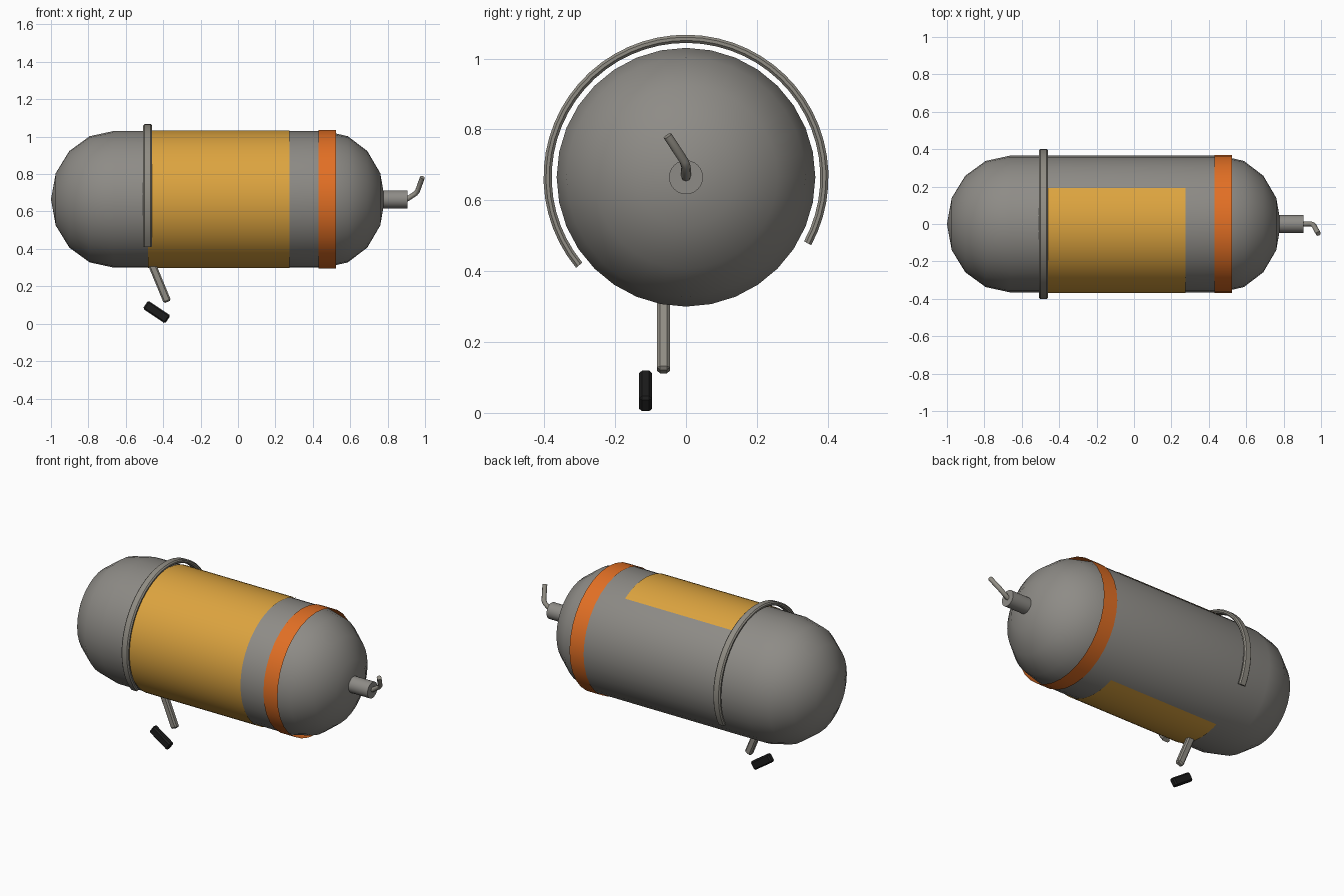
import bpy, bmesh, math
from mathutils import Matrix, Vector

if "Cube" in bpy.data.objects:
    bpy.data.objects.remove(bpy.data.objects["Cube"])

AXIS_Z = 0.665   # height of the tank axis
R = 0.365        # tank radius


def material(name, rgb):
    m = bpy.data.materials.new(name)
    m.diffuse_color = (*rgb, 1)
    m.use_nodes = True
    m.node_tree.nodes["Principled BSDF"].inputs["Base Color"].default_value = m.diffuse_color
    return m


GREY = material("tank grey", (0.27, 0.26, 0.24))
METAL = material("warm metal", (0.28, 0.265, 0.23))
YELLOW = material("panel yellow", (0.72, 0.37, 0.05))
ORANGE = material("band orange", (0.76, 0.16, 0.018))
BLACK = material("rubber black", (0.012, 0.012, 0.012))


def finish(name, bm, mat, angle=40):
    mesh = bpy.data.meshes.new(name)
    bm.to_mesh(mesh)
    bm.free()
    ob = bpy.data.objects.new(name, mesh)
    bpy.context.collection.objects.link(ob)
    mesh.materials.append(mat)
    bpy.ops.object.select_all(action='DESELECT')
    ob.select_set(True)
    bpy.context.view_layer.objects.active = ob
    bpy.ops.object.shade_smooth_by_angle(angle=math.radians(angle))
    return ob


def sweep(name, profile, mat, start=0, end=360, n=32, closed=False, angle=40):
    """Turn an (x, radius) profile round the tank axis; 0 = up, 90 = front."""
    bm = bmesh.new()
    full = end - start == 360
    rings = []
    for i in range(n if full else n + 1):
        a = math.radians(start + (end - start) * i / n)
        rings.append([bm.verts.new((x, -r * math.sin(a), AXIS_Z + r * math.cos(a)))
                      for x, r in profile])
    if full:
        rings.append(rings[0])
    k = len(profile)
    for a, b in zip(rings, rings[1:]):
        for j in range(k if closed else k - 1):
            m = (j + 1) % k
            bm.faces.new((a[j], a[m], b[m], b[j]))
    if closed and not full:
        bm.faces.new(rings[0])
        bm.faces.new(rings[-1])
    bmesh.ops.remove_doubles(bm, verts=bm.verts, dist=1e-5)
    bmesh.ops.recalc_face_normals(bm, faces=bm.faces)
    if not closed and profile[0][1] > 0:      # open shells face outward
        bm.normal_update()
        f = bm.faces[0]
        c = f.calc_center_median() - Vector((0, 0, AXIS_Z))
        if f.normal.dot(Vector((0, c.y, c.z))) < 0:
            bmesh.ops.reverse_faces(bm, faces=bm.faces)
    return finish(name, bm, mat, angle)


def block(name, size, centre, tilt, bevel, mat):
    """Chamfered box turned about the y axis."""
    bm = bmesh.new()
    bmesh.ops.create_cube(bm, size=1)
    bmesh.ops.scale(bm, vec=size, verts=bm.verts)
    bmesh.ops.bevel(bm, geom=bm.edges[:], offset=bevel, segments=1, affect='EDGES')
    bm.transform(Matrix.Translation(centre) @ Matrix.Rotation(math.radians(tilt), 4, 'Y'))
    return finish(name, bm, mat, 30)


# Tank: cylinder with rounded ends
quarter = [math.radians(22.5 * i) for i in range(5)]
left = [(-0.665 - 0.335 * math.cos(t), R * math.sin(t)) for t in quarter]
right = [(0.465 + 0.32 * math.cos(t), R * math.sin(t)) for t in reversed(quarter)]
left[0], right[-1] = (-1.0, 0.0), (0.785, 0.0)
sweep("tank", left + right, GREY)

# Yellow panel wrapped over the front, and orange band
sweep("yellow_panel", [(-0.48, 0.3685), (0.275, 0.3685)], YELLOW, -31.5, 201, 48)
sweep("orange_band", [(0.43, 0.37), (0.525, 0.37)], ORANGE, n=32)

# Open hoop with chamfered section
x0, x1, ri, ro, c = -0.507, -0.46, 0.379, 0.402, 0.007
hoop = [(x0 + c, ri), (x1 - c, ri), (x1, ri + c), (x1, ro - c),
        (x1 - c, ro), (x0 + c, ro), (x0, ro - c), (x0, ri + c)]
sweep("hoop", hoop, METAL, -118.5, 129.5, 40, closed=True, angle=30)

# Nozzle on the right end
sweep("nozzle", [(0.76, 0), (0.76, 0.048), (0.905, 0.048), (0.905, 0)], GREY, n=24)

# Bent outlet pipe
curve = bpy.data.curves.new("outlet_pipe", 'CURVE')
curve.dimensions = '3D'
curve.bevel_depth = 0.0135
curve.bevel_resolution = 2
curve.use_fill_caps = True
path = [(0.89, 0, 0.662), (0.91, 0, 0.67), (0.948, 0, 0.695), (0.96, -0.005, 0.71), (0.986, -0.052, 0.782)]
spline = curve.splines.new('POLY')
spline.points.add(len(path) - 1)
for p, co in zip(spline.points, path):
    p.co = (*co, 1)
pipe = bpy.data.objects.new("outlet_pipe", curve)
bpy.context.collection.objects.link(pipe)
curve.materials.append(METAL)

# Slanted leg and detached rubber foot
block("leg", (0.042, 0.036, 0.25), (-0.425, -0.0635, 0.232), -22.5, 0.008, METAL)
block("foot", (0.144, 0.036, 0.052), (-0.435, -0.114, 0.062), 34, 0.008, BLACK)
